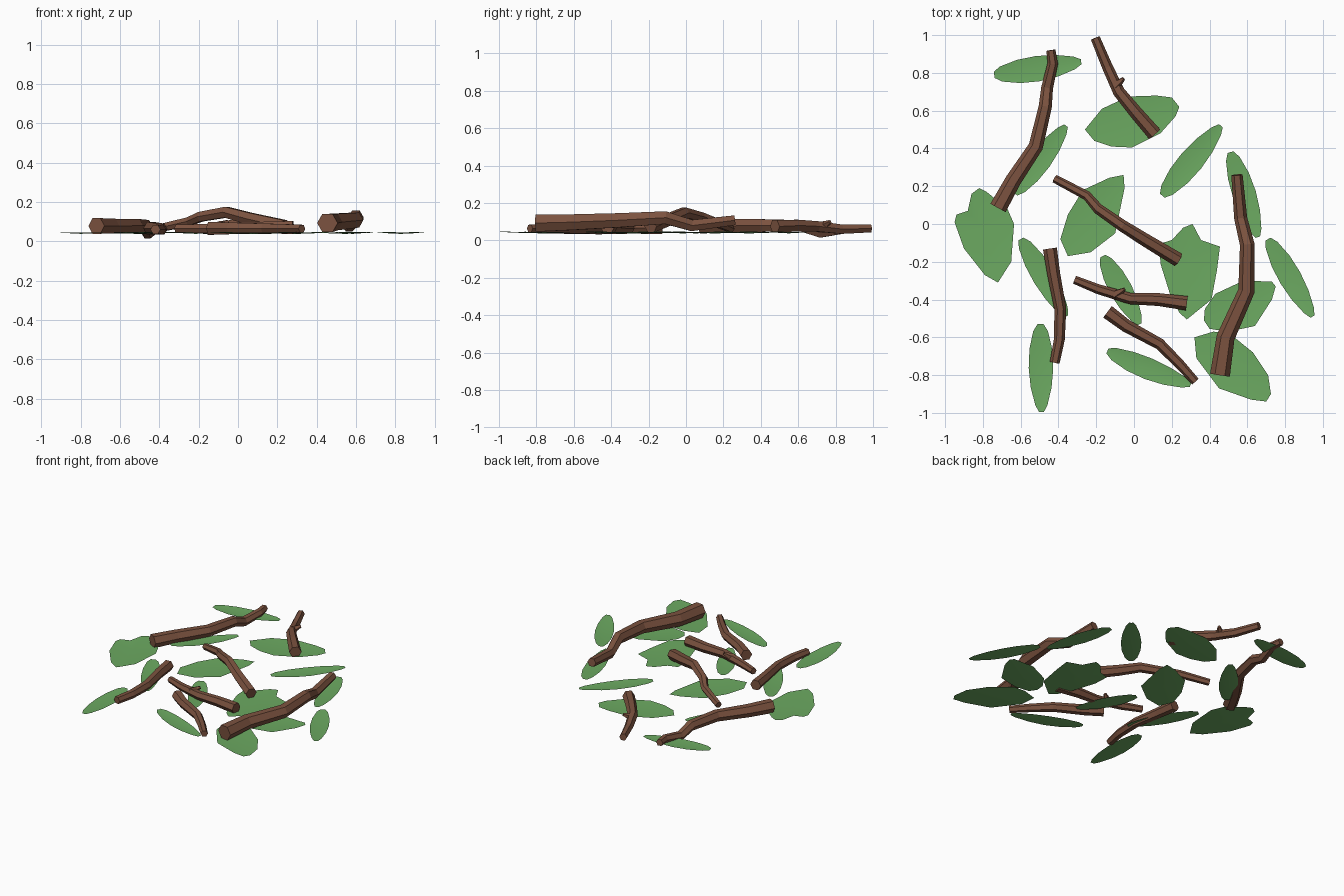
import bpy, bmesh, math
from mathutils import Vector

if "Cube" in bpy.data.objects:
    bpy.data.objects.remove(bpy.data.objects["Cube"])


def material(name, color):
    m = bpy.data.materials.new(name)
    m.diffuse_color = (*color, 1)
    m.use_nodes = True
    m.node_tree.nodes["Principled BSDF"].inputs["Base Color"].default_value = m.diffuse_color
    return m


BARK = material("bark", (0.20, 0.085, 0.05))
GREEN = material("leaf_green", (0.15, 0.40, 0.12))


def finish(bm, name, mat, smooth=False):
    me = bpy.data.meshes.new(name)
    bm.to_mesh(me)
    bm.free()
    me.materials.append(mat)
    for p in me.polygons:
        p.use_smooth = smooth
    ob = bpy.data.objects.new(name, me)
    bpy.context.collection.objects.link(ob)


def tube(bm, pts, r0, r1, sides=6):
    # tapered hexagonal sweep with capped ends
    pts = [Vector(p) for p in pts]
    n = len(pts)
    rings = []
    for i, p in enumerate(pts):
        d = (pts[min(i + 1, n - 1)] - pts[max(i - 1, 0)]).normalized()
        side = d.cross(Vector((0, 0, 1))).normalized()
        up = side.cross(d)
        r = r0 + (r1 - r0) * i / (n - 1)
        rings.append([bm.verts.new(p + r * (math.cos(a) * side + math.sin(a) * up))
                      for a in (math.tau * k / sides for k in range(sides))])
    for a, b in zip(rings, rings[1:]):
        for k in range(sides):
            j = (k + 1) % sides
            bm.faces.new((a[k], a[j], b[j], b[k]))
    bm.faces.new(rings[0][::-1])
    bm.faces.new(rings[-1])


def stick(name, pts, r0, r1, stub=None):
    bm = bmesh.new()
    tube(bm, pts, r0, r1)
    if stub:
        tube(bm, stub, 0.028, 0.01, 5)
    bmesh.ops.recalc_face_normals(bm, faces=bm.faces)
    finish(bm, name, BARK)


def broad_leaf(name, outline):
    # shallow cupped fan around the middle
    bm = bmesh.new()
    n = len(outline)
    cx = sum(p[0] for p in outline) / n
    cy = sum(p[1] for p in outline) / n
    c = bm.verts.new((cx, cy, 0.038))
    ring = [bm.verts.new((x, y, 0.046)) for x, y in outline]
    for i in range(n):
        bm.faces.new((c, ring[i], ring[(i + 1) % n]))
    finish(bm, name, GREEN, True)


# (position along leaf, width fraction)
SLIM = [(0, 0.25), (0.08, 0.6), (0.28, 0.92), (0.5, 1), (0.72, 0.85), (0.92, 0.5), (1, 0.2)]


def slim_leaf(name, x0, y0, x1, y1, left, right):
    bm = bmesh.new()
    a, b = Vector((x0, y0, 0)), Vector((x1, y1, 0))
    d = (b - a).normalized()
    nrm = Vector((-d.y, d.x, 0))
    rows = []
    for t, w in SLIM:
        p = a.lerp(b, t) + Vector((0, 0, 0.046 - 0.008 * math.sin(math.pi * t)))
        lift = Vector((0, 0, 0.006 * w))
        rows.append([bm.verts.new(q) for q in
                     (p + nrm * left * w + lift, p, p - nrm * right * w + lift)])
    for r, s in zip(rows, rows[1:]):
        for k in (0, 1):
            bm.faces.new((r[k], r[k + 1], s[k + 1], s[k]))
    finish(bm, name, GREEN, True)


# Sticks
stick("stick_back_left", [(-.72, .085, .078), (-.64, .23, .078), (-.52, .41, .08),
      (-.47, .62, .078), (-.46, .72, .042), (-.43, .85, .062), (-.44, .92, .065)], .046, .024)
stick("stick_back", [(.11, .475, .075), (.01, .59, .08), (-.08, .70, .075),
      (-.14, .83, .06), (-.205, .985, .065)], .039, .025,
      [(-.10, .73, .075), (-.055, .77, .10)])
stick("stick_middle_arched", [(.235, -.19, .075), (.06, -.085, .115), (-.06, -.01, .148),
      (-.19, .08, .125), (-.25, .15, .10), (-.42, .24, .062)], .038, .022)
stick("stick_middle_front", [(.28, -.42, .07), (.13, -.40, .07), (-.02, -.395, .07),
      (-.19, -.345, .065), (-.315, -.295, .065)], .038, .022,
      [(-.10, -.375, .07), (-.05, -.345, .10)])
stick("stick_front", [(-.14, -.465, .066), (-.04, -.54, .066), (.135, -.635, .064),
      (.24, -.74, .064), (.325, -.835, .064)], .038, .023)
stick("stick_front_left", [(-.445, -.13, .066), (-.425, -.265, .066), (-.39, -.45, .062),
      (-.395, -.61, .06), (-.42, -.735, .06)], .037, .026)
stick("stick_right_thick", [(.455, -.80, .093), (.485, -.60, .098), (.595, -.355, .108),
      (.60, -.11, .122), (.565, .03, .08), (.545, .26, .108)], .053, .03)

# Broad leaves
broad_leaf("leaf_broad_back", [(-.26, .50), (-.21, .44), (-.12, .41), (-.01, .405), (.14, .48),
           (.22, .57), (.24, .62), (.20, .67), (.12, .68), (-.03, .675), (-.17, .61)])
broad_leaf("leaf_broad_left", [(-.94, .05), (-.95, .01), (-.90, -.13), (-.79, -.27), (-.72, -.31),
           (-.65, -.20), (-.635, 0), (-.67, .08), (-.78, .17), (-.82, .19), (-.86, .16), (-.88, .07)])
broad_leaf("leaf_broad_middle", [(-.39, -.08), (-.35, -.17), (-.23, -.15), (-.10, -.05), (-.05, .19),
           (-.055, .26), (-.13, .245), (-.27, .18), (-.35, .05)])
broad_leaf("leaf_broad_centre_right", [(.135, -.105), (.14, -.21), (.19, -.37), (.24, -.47),
           (.28, -.505), (.41, -.40), (.44, -.24), (.455, -.12), (.355, -.085), (.31, 0), (.26, -.02),
           (.20, -.085)])
broad_leaf("leaf_broad_right", [(.37, -.51), (.40, -.555), (.50, -.57), (.64, -.54), (.73, -.40),
           (.75, -.33), (.73, -.305), (.58, -.30), (.43, -.37), (.375, -.45)])
broad_leaf("leaf_broad_front_right", [(.32, -.60), (.33, -.71), (.45, -.87), (.62, -.93), (.70, -.94),
           (.725, -.90), (.71, -.80), (.63, -.68), (.50, -.575), (.42, -.57)])

# Slim leaves: tail, tip, left and right half widths
for i, s in enumerate([
        (-.74, .79, -.28, .86, .065, .07), (.15, .15, .46, .52, .065, .065),
        (-.63, .16, -.36, .52, .06, .06), (-.60, -.08, -.36, -.49, .065, .055),
        (-.495, -.53, -.49, -.995, .065, .065), (-.165, -.17, .03, -.53, .06, .06),
        (-.14, -.67, .30, -.85, .05, .065), (.51, .38, .655, -.07, .065, .06),
        (.71, -.08, .945, -.49, .06, .06)]):
    slim_leaf(f"leaf_slim_{i + 1}", *s)
